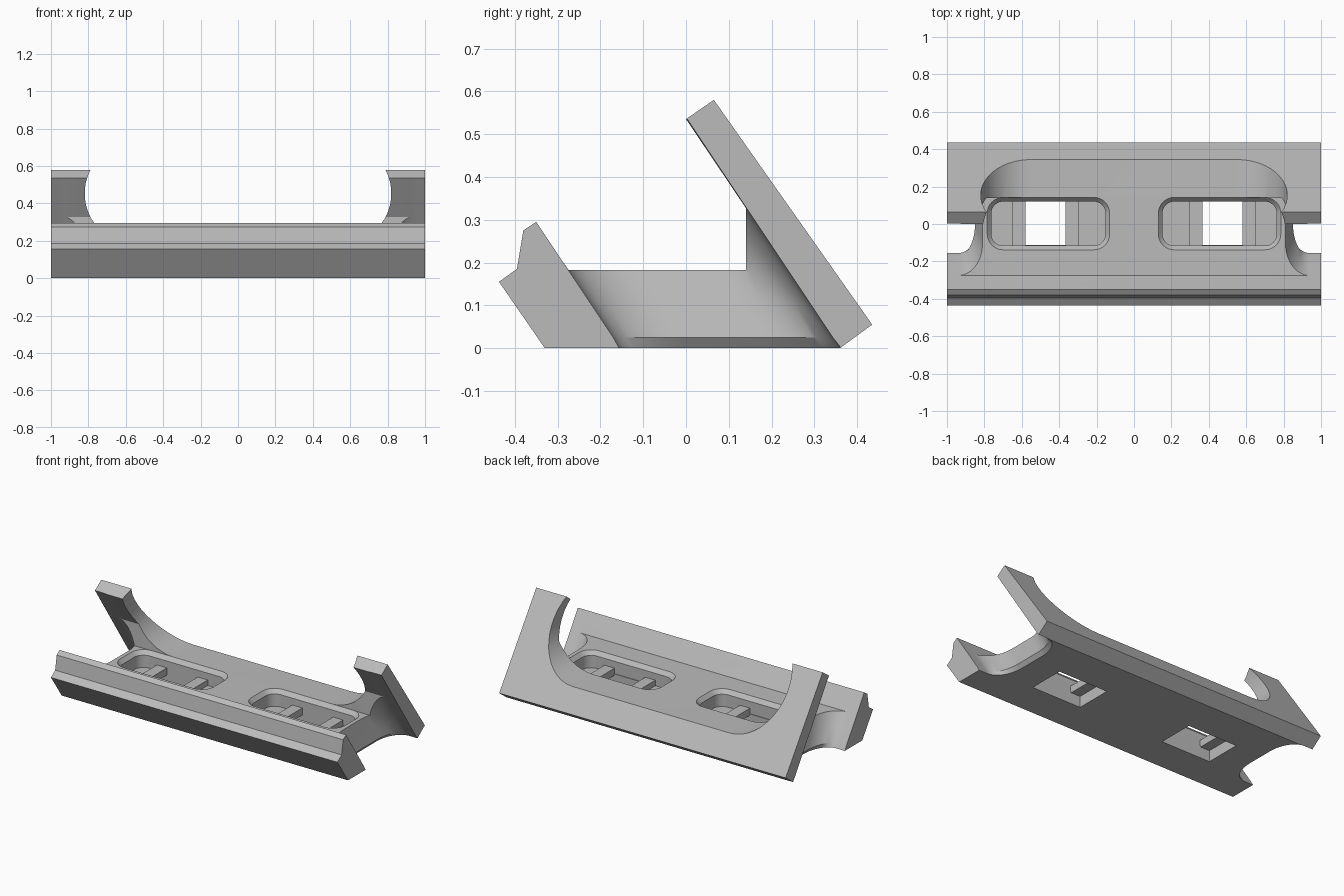
import bpy, bmesh, math

if "Cube" in bpy.data.objects:
    bpy.data.objects.remove(bpy.data.objects["Cube"], do_unlink=True)

grey = bpy.data.materials.new("plain_grey")
grey.use_nodes = True
COLOUR = (0.5, 0.5, 0.5, 1)
grey.diffuse_color = COLOUR
next(n for n in grey.node_tree.nodes if n.type == "BSDF_PRINCIPLED").inputs["Base Color"].default_value = COLOUR


def loft(name, loops):
    """Closed solid through matching loops of points."""
    bm = bmesh.new()
    rings = [[bm.verts.new(p) for p in loop] for loop in loops]
    n = len(rings[0])
    for a, b in zip(rings, rings[1:]):
        for i in range(n):
            j = (i + 1) % n
            bm.faces.new((a[i], a[j], b[j], b[i]))
    bm.faces.new(rings[0])
    bm.faces.new(rings[-1])
    bmesh.ops.recalc_face_normals(bm, faces=bm.faces)
    mesh = bpy.data.meshes.new(name)
    bm.to_mesh(mesh)
    bm.free()
    obj = bpy.data.objects.new(name, mesh)
    bpy.context.collection.objects.link(obj)
    mesh.materials.append(grey)
    return obj


def arc(cx, cy, rx, ry, start, end, steps=14):
    angles = [math.radians(start + (end - start) * i / steps) for i in range(steps + 1)]
    return [(cx + rx * math.cos(a), cy + ry * math.sin(a)) for a in angles]


def rounded_rect(x0, x1, y0, y1, r):
    return (arc(x1 - r, y1 - r, r, r, 0, 90, 8) + arc(x0 + r, y1 - r, r, r, 90, 180, 8)
            + arc(x0 + r, y0 + r, r, r, 180, 270, 8) + arc(x1 - r, y0 + r, r, r, 270, 360, 8))


def boolean(target, tool, operation="DIFFERENCE"):
    bpy.ops.object.select_all(action="DESELECT")
    bpy.context.view_layer.objects.active = target
    target.select_set(True)
    mod = target.modifiers.new(tool.name, "BOOLEAN")
    mod.operation, mod.solver, mod.object = operation, "EXACT", tool
    bpy.ops.object.modifier_apply(modifier=mod.name)
    bpy.data.objects.remove(tool, do_unlink=True)


# Cross-section: front lip, flat bed, leaning back plate
FLOOR = 0.183
profile = [(-0.33, 0), (-0.437, 0.155), (-0.395, 0.185), (-0.38, 0.275), (-0.35, 0.295),
           (-0.275, FLOOR), (0.14, FLOOR), (0.14, 0.327), (0, 0.535), (0.065, 0.58),
           (0.435, 0.055), (0.36, 0)]
cradle = loft("cradle_body", [[(x, y, z) for y, z in profile] for x in (-1, 1)])

# Wide rounded notch through the back plate
half = arc(0.55, 0.453, 0.27, 0.27, -90, 30)
outline = half + [(0.77, 0.7)]
outline += [(-x, z) for x, z in reversed(outline)]
boolean(cradle, loft("notch_cutter", [[(x, y, z) for x, z in outline] for y in (-0.1, 0.6)]))


# Leaning U-shaped slots in both ends
def slot_loop(side, z, inner, flare=0):
    shift = -0.667 * (z - 0.025)
    y0, y1 = -0.17 + shift - flare, 0.343 + shift + flare
    rx, ry = 0.94 - inner, 0.17
    pts = [(1.1, y0)] + arc(inner + rx, y0 + ry, rx, ry, 270, 180)
    pts += arc(inner + rx, y1 - ry, rx, ry, 180, 90) + [(1.1, y1)]
    return [(side * x, y, z) for x, y in pts]


for side in (-1, 1):
    boolean(cradle, loft("slot_cutter", [
        slot_loop(side, -0.02, 0.815, 0.005), slot_loop(side, 0.025, 0.85),
        slot_loop(side, 0.1, 0.83), slot_loop(side, FLOOR, 0.81), slot_loop(side, 0.7, 0.80)]))

# Pockets with bevelled rims, and openings through the base
POCKET = 0.08
for side in (-1, 1):
    levels = [(0.2, 0.01), (FLOOR, 0), (FLOOR - 0.025, -0.022), (POCKET, -0.022)]
    levels = levels[1:]
    loops = [[(side * x, y, z) for x, y in
              rounded_rect(0.13 - g, 0.785 + g, -0.138 - g, 0.142 + g, 0.085 + g)]
             for z, g in levels]
    top = [(x, y, 0.25) for x, y, z in loops[0]]
    boolean(cradle, loft("pocket_cutter", [top] + loops))
    base = [(0.30, -0.112), (0.645, -0.112), (0.645, 0.12), (0.30, 0.12)]
    boolean(cradle, loft("opening_cutter", [[(side * x, y, z) for x, y in base]
                                            for z in (-0.1, POCKET + 0.01)]))
    # Raised bars either side of each opening
    for x0, x1 in ((0.295, 0.365), (0.58, 0.65)):
        bar = [(x0, -0.12), (x1, -0.12), (x1, 0.125), (x0, 0.125)]
        boolean(cradle, loft("strap_bar", [[(side * x, y, z) for x, y in bar]
                                           for z in (0.07, 0.115)]), "UNION")

bpy.ops.object.select_all(action="DESELECT")
cradle.select_set(True)
bpy.context.view_layer.objects.active = cradle
bpy.ops.object.shade_smooth_by_angle(angle=math.radians(25))
